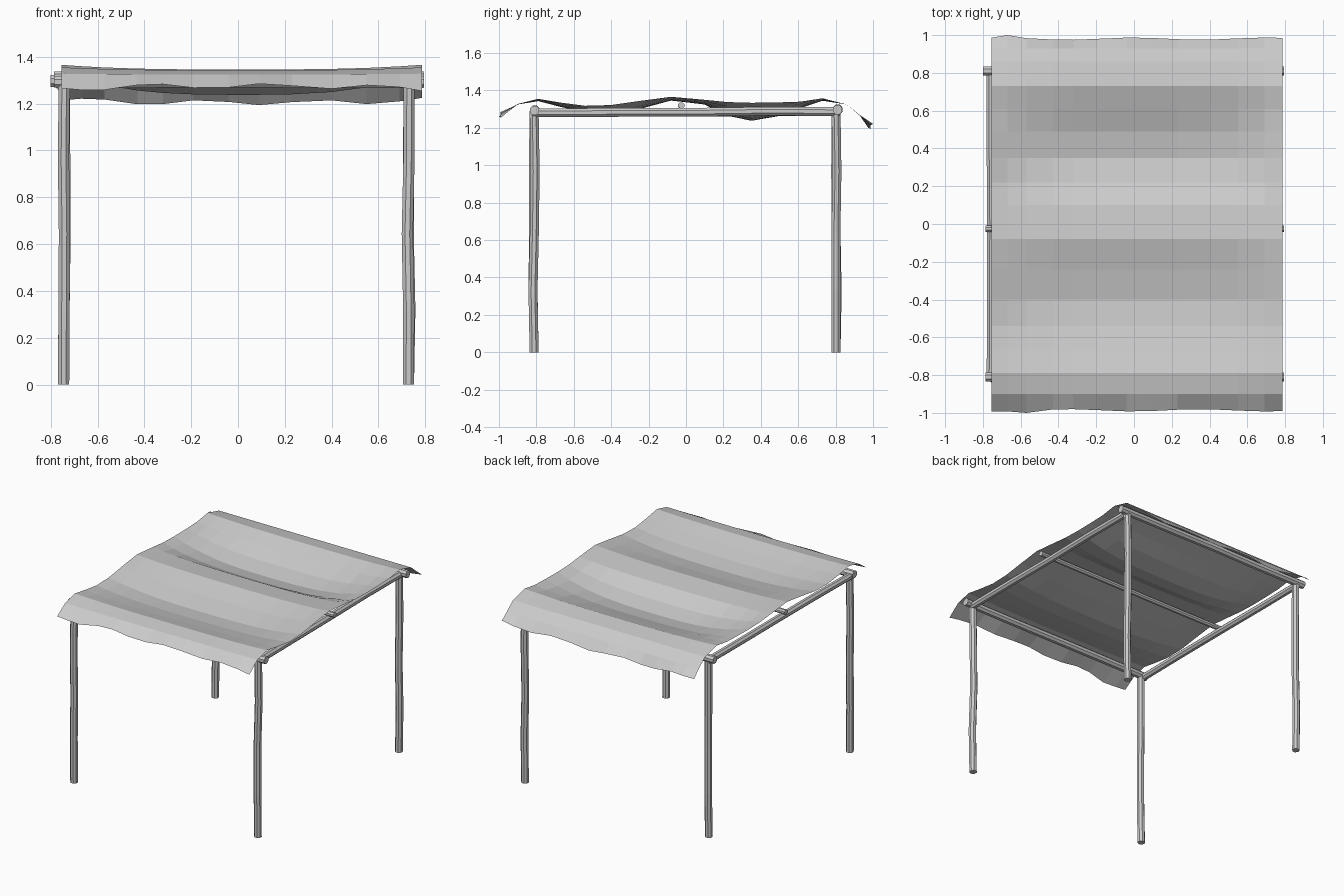
import bpy, bmesh, math, random
from mathutils import Vector

if "Cube" in bpy.data.objects:
    bpy.data.objects.remove(bpy.data.objects["Cube"])

random.seed(4)

def make_object(name, bm):
    bmesh.ops.recalc_face_normals(bm, faces=bm.faces)
    me = bpy.data.meshes.new(name)
    bm.to_mesh(me)
    bm.free()
    ob = bpy.data.objects.new(name, me)
    bpy.context.collection.objects.link(ob)
    return ob

def pole(name, start, end, r, sides=8, rings=4, wobble=0.006):
    """Slightly crooked wooden pole between two points."""
    a, b = Vector(start), Vector(end)
    axis = (b - a).normalized()
    u = axis.orthogonal().normalized()
    v = axis.cross(u)
    bm = bmesh.new()
    loops = []
    for i in range(rings + 1):
        c = a.lerp(b, i / rings)
        if 0 < i < rings:
            c += u * random.uniform(-wobble, wobble) + v * random.uniform(-wobble, wobble)
        loops.append([bm.verts.new(c + r * (u * math.cos(t) + v * math.sin(t)))
                      for t in (2 * math.pi * (k + 0.5) / sides for k in range(sides))])
    for p, q in zip(loops, loops[1:]):
        for k in range(sides):
            n = (k + 1) % sides
            bm.faces.new((p[k], p[n], q[n], q[k]))
    bm.faces.new(loops[0])
    bm.faces.new(loops[-1])
    return make_object(name, bm)

# Four corner posts
for side, x in (("left", -0.745), ("right", 0.728)):
    for end, y in (("front", -0.812), ("back", 0.802)):
        pole(f"{end}_{side}_post", (x, y, 0), (x + 0.003, y, 1.29), 0.026)

# Top frame: front and back beams, side rails and a thin centre bar
pole("front_beam", (-0.785, -0.81, 1.293), (0.795, -0.81, 1.293), 0.027, wobble=0.003)
pole("back_beam", (-0.80, 0.81, 1.297), (0.795, 0.81, 1.297), 0.027, wobble=0.003)
pole("left_rail", (-0.757, -0.82, 1.28), (-0.757, 0.82, 1.287), 0.025, wobble=0.003)
pole("right_rail", (0.738, -0.82, 1.28), (0.738, 0.82, 1.287), 0.025, wobble=0.003)
pole("centre_bar", (-0.785, -0.025, 1.32), (0.795, -0.025, 1.32), 0.018, wobble=0.002)

# Cloth canopy: rows of (y, height at side edges, height at middle)
rows = [(-0.985, 1.262, 1.275), (-0.90, 1.328, 1.325), (-0.79, 1.355, 1.343),
        (-0.67, 1.335, 1.312), (-0.54, 1.318, 1.283), (-0.40, 1.322, 1.270),
        (-0.24, 1.345, 1.303), (-0.08, 1.366, 1.346), (0.10, 1.350, 1.325),
        (0.22, 1.338, 1.265), (0.35, 1.334, 1.238), (0.49, 1.336, 1.262),
        (0.61, 1.340, 1.305), (0.73, 1.358, 1.345), (0.86, 1.325, 1.325),
        (0.93, 1.268, 1.265), (0.98, 1.215, 1.205)]
cols = [-0.755, -0.67, -0.57, -0.43, -0.32, -0.19, -0.04,
        0.09, 0.23, 0.40, 0.55, 0.69, 0.785]
bm = bmesh.new()
grid = []
for j, (y, z_edge, z_mid) in enumerate(rows):
    line = []
    for x in cols:
        t = min(1, abs(x - 0.015) / 0.77)
        z = z_mid + (z_edge - z_mid) * t ** 3
        yy = y
        if j in (0, len(rows) - 1):            # ragged flap hems
            z += 0.011 * math.sin(13 * x + j)
            yy += math.copysign(0.012, y) * (math.cos(4.5 * x) ** 2 - 0.4)
        line.append(bm.verts.new((x, yy, z)))
    grid.append(line)
for a, b in zip(grid, grid[1:]):
    for i in range(len(cols) - 1):
        bm.faces.new((a[i], a[i + 1], b[i + 1], b[i]))
canopy = make_object("cloth_canopy", bm)
# One corner of the hem pulls out to full length at each end
for v in canopy.data.vertices:
    if v.co.y > 0.96 and abs(v.co.x + 0.67) < 0.01:
        v.co.y = 1.0
    if v.co.y < -0.96 and abs(v.co.x + 0.57) < 0.01:
        v.co.y = -1.0
# Canopy faces point upward
if canopy.data.polygons[90].normal.z < 0:
    canopy.data.flip_normals()
